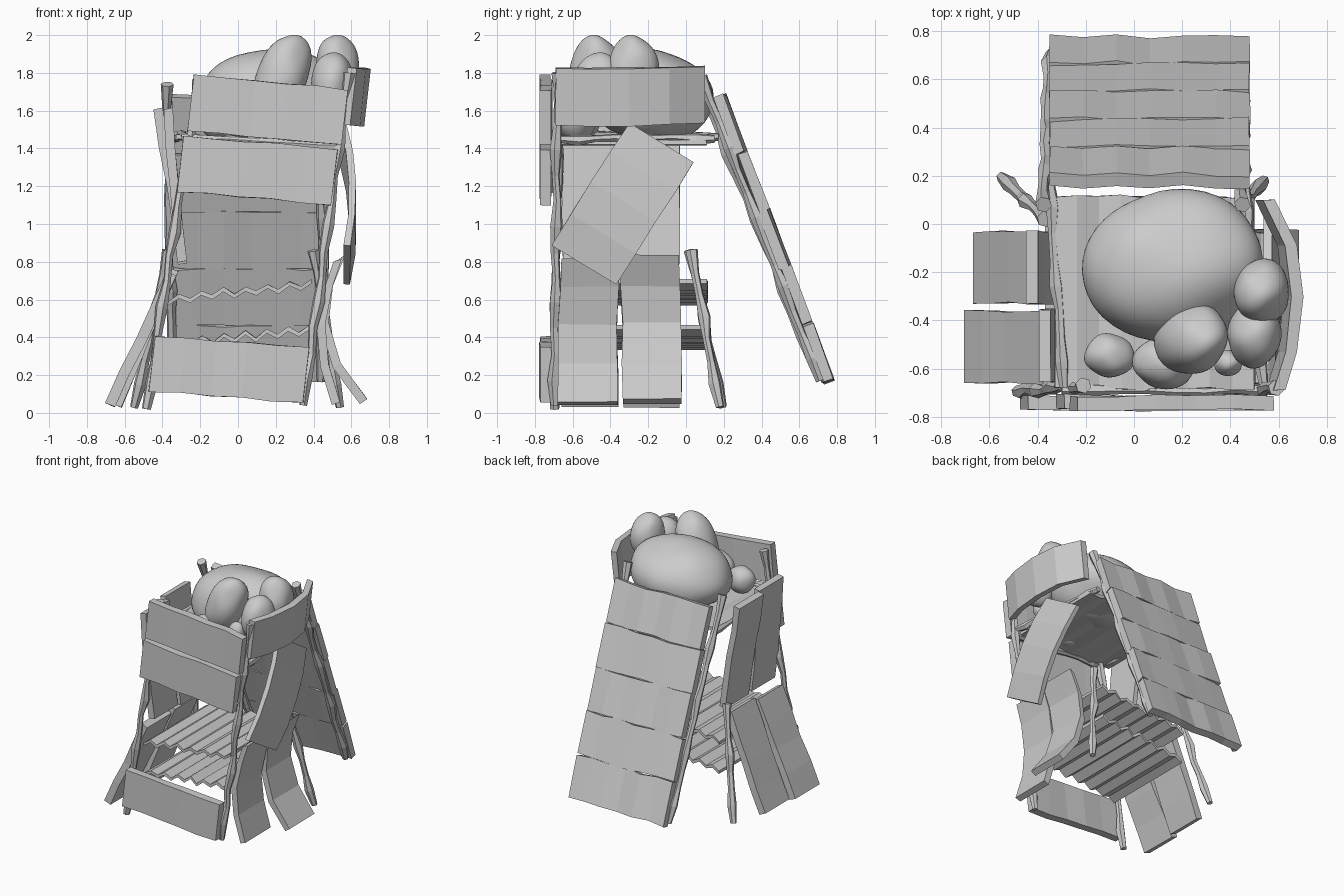
import bpy, random, math
from mathutils import Vector, noise

if "Cube" in bpy.data.objects:
    bpy.data.objects.remove(bpy.data.objects["Cube"])
random.seed(4)
V = Vector


def mesh(name, verts, faces, smooth=False):
    me = bpy.data.meshes.new(name)
    me.from_pydata(verts, [], faces)
    me.update()
    for p in me.polygons:
        p.use_smooth = smooth
    ob = bpy.data.objects.new(name, me)
    bpy.context.collection.objects.link(ob)
    return ob


def jit(a):
    return V([random.uniform(-a, a) for _ in range(3)])


def sweep(name, rings):
    """Skin a list of equal rings and cap both ends."""
    k = len(rings[0])
    verts = [v for r in rings for v in r]
    faces = [(i * k + j, i * k + (j + 1) % k, (i + 1) * k + (j + 1) % k, (i + 1) * k + j)
             for i in range(len(rings) - 1) for j in range(k)]
    faces += [tuple(range(k))[::-1], tuple(range(len(verts) - k, len(verts)))]
    ob = mesh(name, verts, faces)
    import bmesh
    bm = bmesh.new()
    bm.from_mesh(ob.data)
    bmesh.ops.recalc_face_normals(bm, faces=bm.faces)
    bm.to_mesh(ob.data)
    bm.free()
    return ob


def line(a, b, n):
    a, b = V(a), V(b)
    return [a.lerp(b, i / n) for i in range(n + 1)]


def plank(name, path, w, t, j=0.006):
    """Rough board: path is the centre line, w and t are half width and half thickness."""
    w, t = V(w), V(t)
    rings = []
    for p in path:
        o = V(p) + t.normalized() * random.uniform(-j, j)
        k1, k2 = w.normalized() * random.uniform(-j, j), w.normalized() * random.uniform(-j, j)
        rings.append([o - w - t + k1, o + w - t + k2, o + w + t + k2 + jit(j * .4), o - w + t + k1 + jit(j * .4)])
    return sweep(name, rings)


def stick(name, a, b, r=0.024, n=9):
    """Knotty six-sided branch."""
    a, b = V(a), V(b)
    d = (b - a).normalized()
    u = d.orthogonal().normalized()
    v = d.cross(u)
    rings = []
    for i, p in enumerate(line(a, b, n)):
        end = i in (0, n)
        rr = r * (1.35 if i % 3 == 1 else random.uniform(.8, 1.0))
        o = p + (V() if end else jit(0.008))
        rings.append([o + (u * math.cos(q) + v * math.sin(q)) * rr
                      for q in [k * math.tau / 6 for k in range(6)]])
    return sweep(name, rings)


def rock(name, c, s, seed, tilt=0.0):
    bpy.ops.mesh.primitive_ico_sphere_add(subdivisions=4, radius=1, location=c)
    ob = bpy.context.object
    ob.name = name
    for v in ob.data.vertices:
        k = 1 + 0.10 * noise.noise(v.co * 1.1 + V((seed, seed * 2.3, 0)))
        v.co = V((v.co.x * s[0], v.co.y * s[1], v.co.z * s[2])) * k
        v.co.x += tilt * v.co.z
    bpy.ops.object.shade_smooth()
    return ob


# front boards
for n, (xa, za, xb, zb) in {"top": (-.25, 1.645, .565, 1.565), "middle": (-.305, 1.32, .51, 1.25),
                            "bottom": (-.455, .262, .36, .20)}.items():
    plank("front_board_" + n, line((xa, -.742, za), (xb, -.742, zb), 5), (.017, 0, .148), (0, .03, 0))

# slanted back boards
for i in range(5):
    y, z = .235 + .1155 * i, 1.525 - .302 * i
    plank("back_board_%d" % (i + 1), line((-.35, y, z), (.48, y, z), 6),
          (0, -.056, .15), (0, .026, .010), .009)

# main posts
stick("front_left_post", (-.485, -.695, .02), (-.21, -.67, 1.76), .025, 13)
stick("front_right_post", (.345, -.695, .04), (.59, -.68, 1.80), .025, 13)
stick("back_left_post", (-.345, .71, .17), (-.375, .08, 1.74), .026, 13)
stick("back_right_post", (.44, .71, .17), (.45, .08, 1.78), .026, 13)

# short splayed legs
stick("left_leg", (-.55, .195, .03), (-.37, .02, .86), .025, 7)
stick("right_leg", (.54, .18, .03), (.40, .03, .86), .025, 7)

# rails carrying the top deck
stick("left_rail", (-.29, -.68, 1.47), (-.35, .17, 1.46), .022, 8)
stick("right_rail", (.54, -.68, 1.45), (.46, .15, 1.45), .022, 8)
stick("front_rail", (-.30, -.69, 1.46), (.54, -.69, 1.41), .02, 7)


# top deck and two jagged shelves
def shelf(name, x0, z0, x1, z1, yc, hw, n, zig):
    path = [p + V((0, 0, zig * (1 if i % 2 else -1))) for i, p in
            enumerate(line((x0, yc, z0), (x1, yc, z1), n))]
    return plank(name, path, (0, hw, 0), (0, 0, .012), .007)


shelf("top_deck", -.33, 1.465, .50, 1.43, -.285, .40, 9, .008)
shelf("upper_shelf", -.37, .60, .39, .68, -.27, .38, 13, .017)
shelf("lower_shelf", -.36, .36, .38, .44, -.27, .38, 13, .017)

# left side boards, upper hanging pair and lower flared pair
plank("left_upper_board_back", line((-.425, -.18, 1.61), (-.29, -.18, .79), 4), (0, .148, 0), (.024, 0, .004))
plank("left_upper_board_front", line((-.375, -.505, 1.61), (-.295, -.505, .80), 4), (0, .148, 0), (.024, 0, .004))
plank("left_lower_board_back", line((-.345, -.18, .76), (-.645, -.18, .04), 4), (0, .148, 0), (.026, 0, -.011))
plank("left_lower_board_front", line((-.355, -.51, .74), (-.675, -.51, .04), 4), (0, .150, 0), (.026, 0, -.011))

# right side curled boards
plank("right_lower_board_front", [(.53, -.51, .81), (.475, -.51, .66), (.44, -.52, .46), (.455, -.52, .25),
                                  (.52, -.52, .05)], (0, .155, 0), (.022, 0, .008))
plank("right_lower_board_back", [(.545, -.19, .82), (.485, -.19, .66), (.455, -.18, .46), (.52, -.18, .25),
                                 (.665, -.175, .06)], (0, .155, 0), (.020, 0, .014))

# diagonal brace board on the right
plank("right_brace_board", [(.575, -.54, .785), (.60, -.44, .95), (.605, -.33, 1.12), (.59, -.23, 1.28),
                            (.56, -.13, 1.43)], (0, -.172, .105), (.018, 0, 0))

# bowed board at the top right
plank("right_top_board", [(.585, -.69, 1.675), (.635, -.53, 1.672), (.665, -.30, 1.67), (.635, -.09, 1.675),
                          (.54, .10, 1.68)], (.016, 0, .15), (.024, 0, -.003))

# pile of boulders
for n, c, s, t in [
        ("large", (.165, -.18, 1.675), (.385, .31, .25), 0),
        ("front", (.235, -.475, 1.78), (.145, .145, .22), .2),
        ("right", (.53, -.28, 1.83), (.118, .13, .17), -.1),
        ("front_right", (.50, -.46, 1.74), (.115, .135, .17), 0),
        ("low_front", (.125, -.575, 1.57), (.13, .11, .13), 0),
        ("low_left", (-.10, -.545, 1.55), (.105, .09, .10), 0),
        ("pebble", (.39, -.575, 1.64), (.06, .055, .08), 0)]:
    rock(n + "_boulder", c, s, len(n) * 1.7, t)
